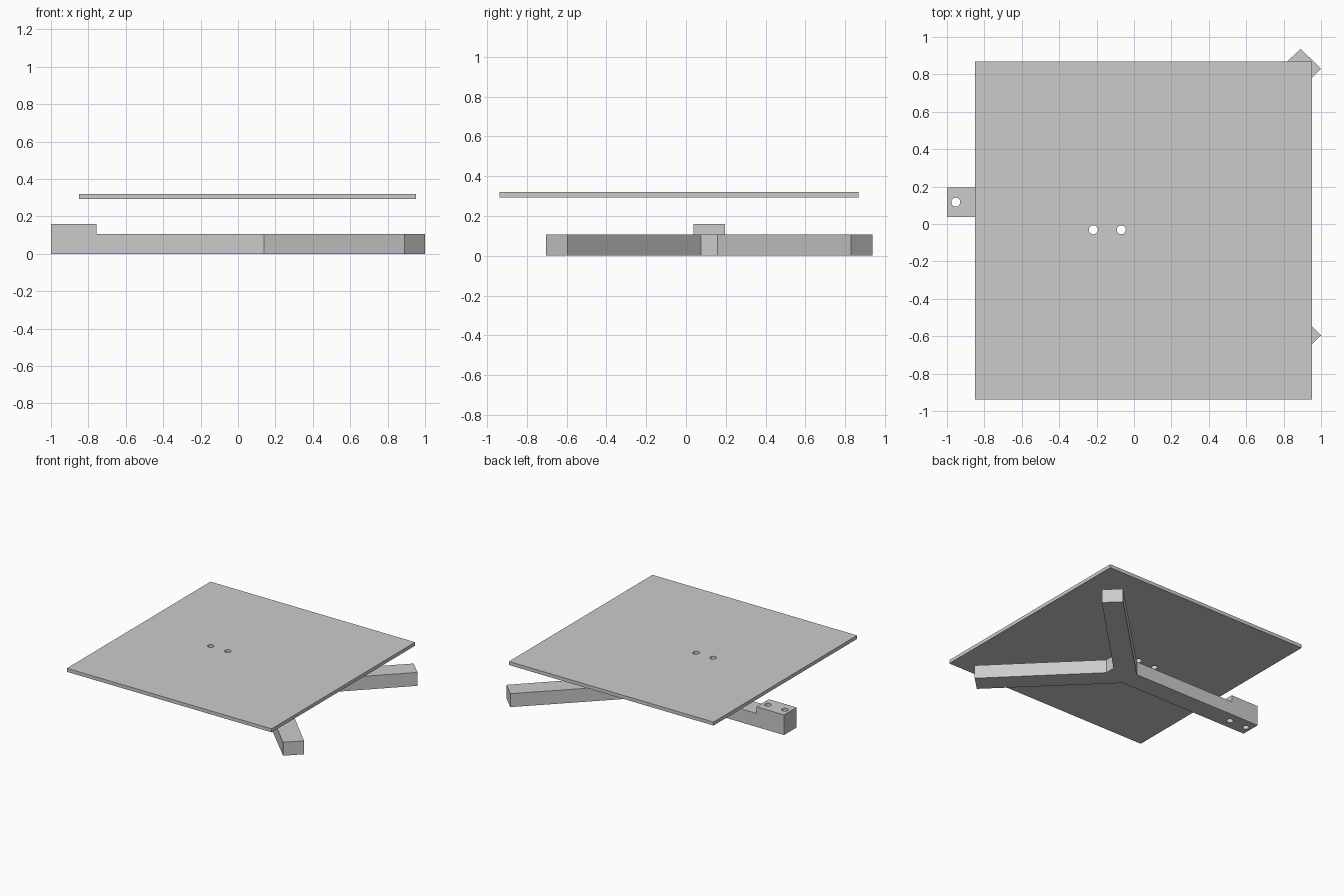
import bpy
import bmesh

cube = bpy.data.objects.get("Cube")
if cube:
    bpy.data.objects.remove(cube, do_unlink=True)

grey = bpy.data.materials.new("light grey")
grey.use_nodes = True
colour = (0.6, 0.6, 0.6, 1)
grey.diffuse_color = colour
grey.node_tree.nodes["Principled BSDF"].inputs["Base Color"].default_value = colour


def prism(name, outline, z0, z1):
    """Extrude a flat outline from z0 up to z1."""
    bm = bmesh.new()
    face = bm.faces.new([bm.verts.new((x, y, z0)) for x, y in outline])
    top = bmesh.ops.extrude_face_region(bm, geom=[face])["geom"]
    bmesh.ops.translate(bm, vec=(0, 0, z1 - z0),
                        verts=[v for v in top if isinstance(v, bmesh.types.BMVert)])
    bmesh.ops.recalc_face_normals(bm, faces=bm.faces[:])
    mesh = bpy.data.meshes.new(name)
    bm.to_mesh(mesh)
    bm.free()
    mesh.materials.append(grey)
    obj = bpy.data.objects.new(name, mesh)
    bpy.context.collection.objects.link(obj)
    return obj


def rectangle(x0, x1, y0, y1):
    return [(x0, y0), (x1, y0), (x1, y1), (x0, y1)]


def combine(target, other, operation):
    """Apply a boolean with a helper object, then drop the helper."""
    other.hide_render = True
    mod = target.modifiers.new(operation, "BOOLEAN")
    mod.operation = operation
    mod.solver = "EXACT"
    mod.object = other
    bpy.ops.object.select_all(action="DESELECT")
    bpy.context.view_layer.objects.active = target
    target.select_set(True)
    bpy.ops.object.modifier_apply(modifier=mod.name)
    bpy.data.objects.remove(other, do_unlink=True)


def drill(target, x, y):
    bpy.ops.mesh.primitive_cylinder_add(vertices=32, radius=0.024, depth=2,
                                        location=(x, y, 0))
    cutter = bpy.context.object
    cutter.data.materials.append(grey)
    combine(target, cutter, "DIFFERENCE")


# Y-shaped base: half outline mirrored across its own centre line
axis, half = 0.117, 0.0785
lower = [(-1, -half), (0.138, -half), (0.89, -0.8205), (1, -0.713), (0.325, -0.041)]
outline = lower + [(x, -y) for x, y in reversed(lower)]
base = prism("forked_base", [(x, y + axis) for x, y in outline], 0, 0.107)

# Raised pad at the end of the single arm, overlapping the base fully
pad = prism("end_pad", rectangle(-1, -0.757, axis - half, axis + half), 0, 0.16)
combine(base, pad, "UNION")

# Flat square top hovering over the base
top = prism("top_plate", rectangle(-0.85, 0.952, -0.9375, 0.8675), 0.292, 0.32)

# Matching pairs of through holes
for target, x, y in ((base, -0.953, axis), (top, -0.217, -0.031)):
    for step in (0, 0.149):
        drill(target, x + step, y)
